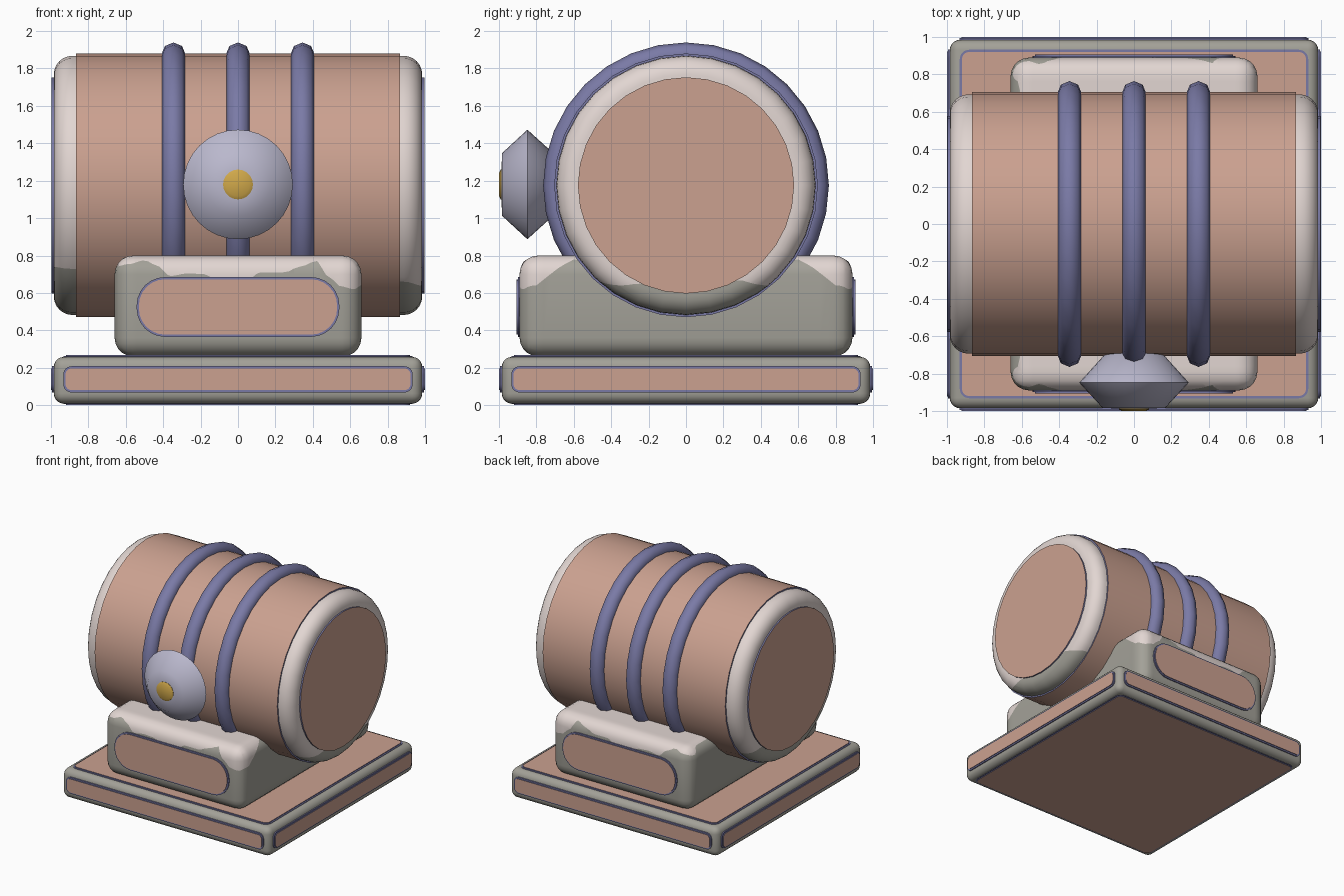
import bpy, bmesh, math
from mathutils import Matrix, Vector

if "Cube" in bpy.data.objects:
    bpy.data.objects.remove(bpy.data.objects["Cube"])


def mat(name, r, g, b):
    m = bpy.data.materials.new(name)
    lin = [((c / 255 + 0.055) / 1.055) ** 2.4 for c in (r, g, b)]
    m.diffuse_color = (*lin, 1)
    m.use_nodes = True
    m.node_tree.nodes["Principled BSDF"].inputs["Base Color"].default_value = m.diffuse_color
    return m


TAN = mat("tan wood", 203, 161, 144)
BLUE = mat("blue metal", 122, 122, 166)
GREY = mat("grey stone", 163, 161, 152)
CREAM = mat("cream coat", 226, 214, 210)
PALE = mat("pale metal", 186, 184, 205)
GOLD = mat("gold", 208, 168, 74)


def finish(bm, name, mats, angle=40):
    bmesh.ops.recalc_face_normals(bm, faces=bm.faces)
    me = bpy.data.meshes.new(name)
    bm.to_mesh(me)
    bm.free()
    ob = bpy.data.objects.new(name, me)
    bpy.context.collection.objects.link(ob)
    for m in mats:
        me.materials.append(m)
    bpy.ops.object.select_all(action='DESELECT')
    ob.select_set(True)
    bpy.context.view_layer.objects.active = ob
    bpy.ops.object.shade_smooth_by_angle(angle=math.radians(angle))
    return ob


def rounded_box(half, centre, radius, segs=5):
    bm = bmesh.new()
    bmesh.ops.create_cube(bm, size=2)
    bmesh.ops.scale(bm, vec=half, verts=bm.verts)
    bmesh.ops.bevel(bm, geom=bm.edges[:], offset=radius, segments=segs,
                    profile=0.5, affect='EDGES')
    bmesh.ops.translate(bm, vec=centre, verts=bm.verts)
    return bm


def lathe(profile, matrix, n=32):
    # revolve (height, radius) pairs around local z, capping both ends
    bm = bmesh.new()
    rings = [[bm.verts.new((r * math.cos(2 * math.pi * i / n),
                            r * math.sin(2 * math.pi * i / n), h))
              for i in range(n)] for h, r in profile]
    for a, b in zip(rings, rings[1:]):
        for i in range(n):
            j = (i + 1) % n
            bm.faces.new((a[i], a[j], b[j], b[i]))
    bm.faces.new(rings[0])
    bm.faces.new(rings[-1])
    bm.transform(matrix)
    return bm


def cut(bm, co, no):
    bmesh.ops.bisect_plane(bm, geom=bm.verts[:] + bm.edges[:] + bm.faces[:],
                           plane_co=co, plane_no=no)


def drip_paint(bm, wave):
    # cut the mesh along a wavy height, then paint everything above it
    for sign in (-1, 1):
        for v in bm.verts:
            v.co.z += sign * wave(v.co.x, v.co.y)
        if sign < 0:
            cut(bm, (0, 0, 0), (0, 0, 1))
            for f in bm.faces:
                f.material_index = int(f.calc_center_median().z > 0)


def panel(name, matrix, hu, hv, radius, top, rim=0.012):
    # face plate with a slightly wider, lower rim
    bm = bmesh.new()
    for grow, h, rim_part in ((rim, top - 0.006, True), (0, top, False)):
        r = radius + grow
        ring = []
        for k, (sx, sy) in enumerate(((1, 1), (-1, 1), (-1, -1), (1, -1))):
            for s in range(7):
                a = math.pi / 2 * (k + s / 6)
                ring.append((sx * (hu - radius) + r * math.cos(a),
                             sy * (hv - radius) + r * math.sin(a)))
        lo = [bm.verts.new((x, y, -0.01)) for x, y in ring]
        hi = [bm.verts.new((x, y, h)) for x, y in ring]
        bm.faces.new(lo)
        bm.faces.new(hi).material_index = int(rim_part)
        for i in range(len(ring)):
            j = (i + 1) % len(ring)
            bm.faces.new((lo[i], lo[j], hi[j], hi[i])).material_index = 1
    bm.transform(matrix)
    finish(bm, name, (TAN, BLUE), 30)


def side(i, dist, z):
    # placement on an upright side; i counts quarter turns from the front
    return (Matrix.Rotation(i * math.pi / 2, 4, 'Z')
            @ Matrix.Translation((0, -dist, z)) @ Matrix.Rotation(math.pi / 2, 4, 'X'))


# Square base slab with a panel on every side
finish(rounded_box((0.985, 0.985, 0.125), (0, 0, 0.133), 0.055), "base", (GREY,))
for i, n in enumerate(("front", "right", "back", "left")):
    panel("base_panel_" + n, side(i, 0.985, 0.138), 0.922, 0.058, 0.032, 0.015)
panel("base_panel_top", Matrix.Translation((0, 0, 0.258)), 0.92, 0.92, 0.04, 0.01)
panel("base_panel_bottom", Matrix.Translation((0, 0, 0.01)) @ Matrix.Rotation(math.pi, 4, 'X'),
      0.92, 0.92, 0.04, 0.01)

# Saddle block with a dripping cream coat on top
DRIP = [(-0.66, 0.74), (-0.58, 0.755), (-0.5, 0.775), (-0.44, 0.75), (-0.36, 0.69),
        (-0.27, 0.705), (-0.18, 0.70), (-0.1, 0.66), (0.04, 0.66), (0.12, 0.71),
        (0.25, 0.71), (0.33, 0.74), (0.42, 0.77), (0.48, 0.69), (0.55, 0.635),
        (0.62, 0.62), (0.66, 0.64)]


def block_wave(x, y):
    x = max(-0.66, min(0.66, x))
    z = DRIP[-1][1]
    for (xa, za), (xb, zb) in zip(DRIP, DRIP[1:]):
        if xa <= x <= xb:
            t = (x - xa) / (xb - xa)
            z = za + (zb - za) * t * t * (3 - 2 * t)
            break
    rise = max(0, min(1, (0.8 - abs(y)) / 0.2))
    return min(0.785, z + 0.16 * rise)


bm = rounded_box((0.66, 0.89, 0.27), (0, 0, 0.53), 0.1)
for k in range(-21, 22):
    cut(bm, (k * 0.03, 0, 0), (1, 0, 0))
    cut(bm, (0, k * 0.04, 0), (0, 1, 0))
drip_paint(bm, block_wave)
finish(bm, "saddle_block", (GREY, CREAM))
for i, n in ((0, "front"), (2, "back")):
    panel("block_panel_" + n, side(i, 0.89, 0.525), 0.53, 0.148, 0.14, 0.015)

# Barrel lying along x, with blue ends
AXIS = Matrix.Translation((0, 0, 1.175)) @ Matrix.Rotation(math.pi / 2, 4, 'Y')
bm = lathe([(-0.865, 0.705), (0.865, 0.705)], AXIS)
for f in bm.faces:
    f.material_index = int(abs(f.calc_center_median().x) > 0.8)
finish(bm, "barrel", (TAN, BLUE))

# Three hoops
for i, x in enumerate((-0.345, 0, 0.345)):
    bpy.ops.mesh.primitive_torus_add(major_segments=32, minor_segments=8,
                                     major_radius=0.699, minor_radius=0.065,
                                     location=(x, 0, 1.175), rotation=(0, math.pi / 2, 0))
    hoop = bpy.context.object
    hoop.name = "hoop_%d" % (i + 1)
    hoop.data.materials.append(BLUE)
    bpy.ops.object.shade_smooth_by_angle(angle=math.radians(60))

# Rounded end collars and end discs
for s, n in ((1, "right"), (-1, "left")):
    prof = [(0.85, 0.693), (0.885, 0.693)]
    prof += [(0.885 + 0.1 * math.sin(a), 0.593 + 0.1 * math.cos(a))
             for a in (math.pi / 12 * k for k in range(1, 7))]
    bm = lathe([(s * h, r) for h, r in prof], AXIS)
    drip_paint(bm, lambda x, y: 0.69 + 0.05 * math.sin(8 * y + 1.2 * s))
    finish(bm, "collar_" + n, (GREY, CREAM))
    bm = lathe([(s * 0.97, 0.578), (s * 0.997, 0.578)], AXIS)
    for f in bm.faces:
        f.material_index = int(len(f.verts) == 4)
    finish(bm, "end_disc_" + n, (TAN, BLUE))

# Front knob: double cone with a gold stud
FRONT = Matrix.Translation((0, 0, 1.18)) @ Matrix.Rotation(math.pi / 2, 4, 'X')
finish(lathe([(0.69, 0.15), (0.848, 0.293), (0.983, 0.168), (0.988, 0.06)], FRONT),
       "knob", (PALE,), 60)
finish(lathe([(0.97, 0.08), (0.99, 0.08), (1.0, 0.062)], FRONT, 20), "knob_stud", (GOLD,), 30)
